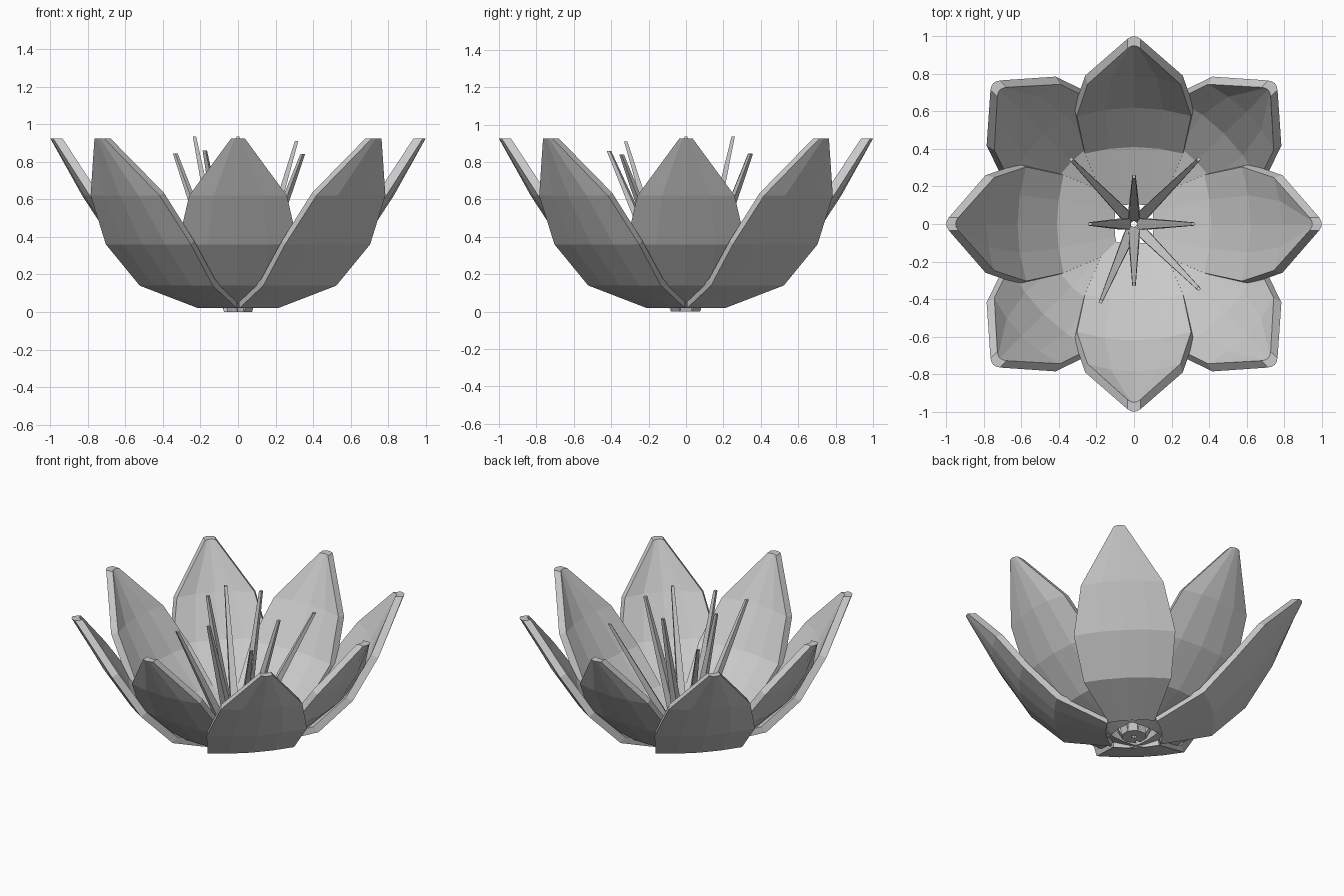
import bpy, bmesh, math
from mathutils import Matrix

if "Cube" in bpy.data.objects:
    bpy.data.objects.remove(bpy.data.objects["Cube"])


def make_object(name, bm, angle=0.0):
    bm.transform(Matrix.Rotation(angle, 4, 'Z'))
    bmesh.ops.recalc_face_normals(bm, faces=bm.faces)
    mesh = bpy.data.meshes.new(name)
    bm.to_mesh(mesh)
    bm.free()
    obj = bpy.data.objects.new(name, mesh)
    bpy.context.collection.objects.link(obj)
    return obj


def bridge(bm, a, b):
    # quads between two equal open rows of vertices
    for i in range(len(a) - 1):
        bm.faces.new((a[i], a[i + 1], b[i + 1], b[i]))


# petal rows: outer radius, outer z, inner radius, inner z, half width, bulge
ROWS = [
    (0.115, 0.02, 0.105, 0.06, 0.145, 0.02),
    (0.44, 0.14, 0.41, 0.175, 0.275, 0.035),
    (0.66, 0.36, 0.62, 0.38, 0.32, 0.045),
    (0.83, 0.62, 0.785, 0.635, 0.26, 0.04),
    (1.00, 0.925, 0.95, 0.925, 0.036, 0.015),
]
COLUMNS = [-1, -0.5, 0, 0.5, 1]


def petal(name, angle, shift):
    bm = bmesh.new()
    outer, inner = [], []
    for ro, zo, ri, zi, w, bulge in ROWS:
        for skin, r, z, half in ((outer, ro, zo, w), (inner, ri, zi, w * 0.95)):
            skin.append([bm.verts.new((r + shift - bulge * t * t, half * t, z))
                         for t in COLUMNS])
    for skin in (outer, inner):
        for a, b in zip(skin, skin[1:]):
            bridge(bm, a, b)
    # rim: base, tip and both sides
    bridge(bm, outer[0], inner[0])
    bridge(bm, outer[-1], inner[-1])
    for side in (0, -1):
        bridge(bm, [row[side] for row in outer], [row[side] for row in inner])
    return make_object(name, bm, angle)


# eight petals, the diagonal ones set slightly further out
for i in range(8):
    kind = "diagonal_petal" if i % 2 else "main_petal"
    petal(f"{kind}_{i}", i * math.pi / 4, 0.06 if i % 2 else 0.0)


def stamen(name, x, y, z):
    # tapered four-sided rod leaning outwards
    bm = bmesh.new()
    r = math.hypot(x, y)
    rings = []
    for cr, cz, half in ((0.045, 0.0, 0.03), (r - 0.008, z, 0.009)):
        rings.append([bm.verts.new((cr + sx * half, sy * half, cz))
                      for sx, sy in ((-1, -1), (1, -1), (1, 1), (-1, 1))])
    bridge(bm, rings[0] + rings[0][:1], rings[1] + rings[1][:1])
    for ring in rings:
        bm.faces.new(ring)
    return make_object(name, bm, math.atan2(y, x))


# stamens by tip position
TIPS = [(0.32, 0, 0.91), (0.35, 0.35, 0.84), (0, 0.26, 0.935), (-0.34, 0.35, 0.845),
        (-0.24, 0, 0.935), (-0.18, -0.42, 0.86), (0, -0.33, 0.91), (0.35, -0.35, 0.84)]
for i, tip in enumerate(TIPS):
    stamen(f"stamen_{i}", *tip)
